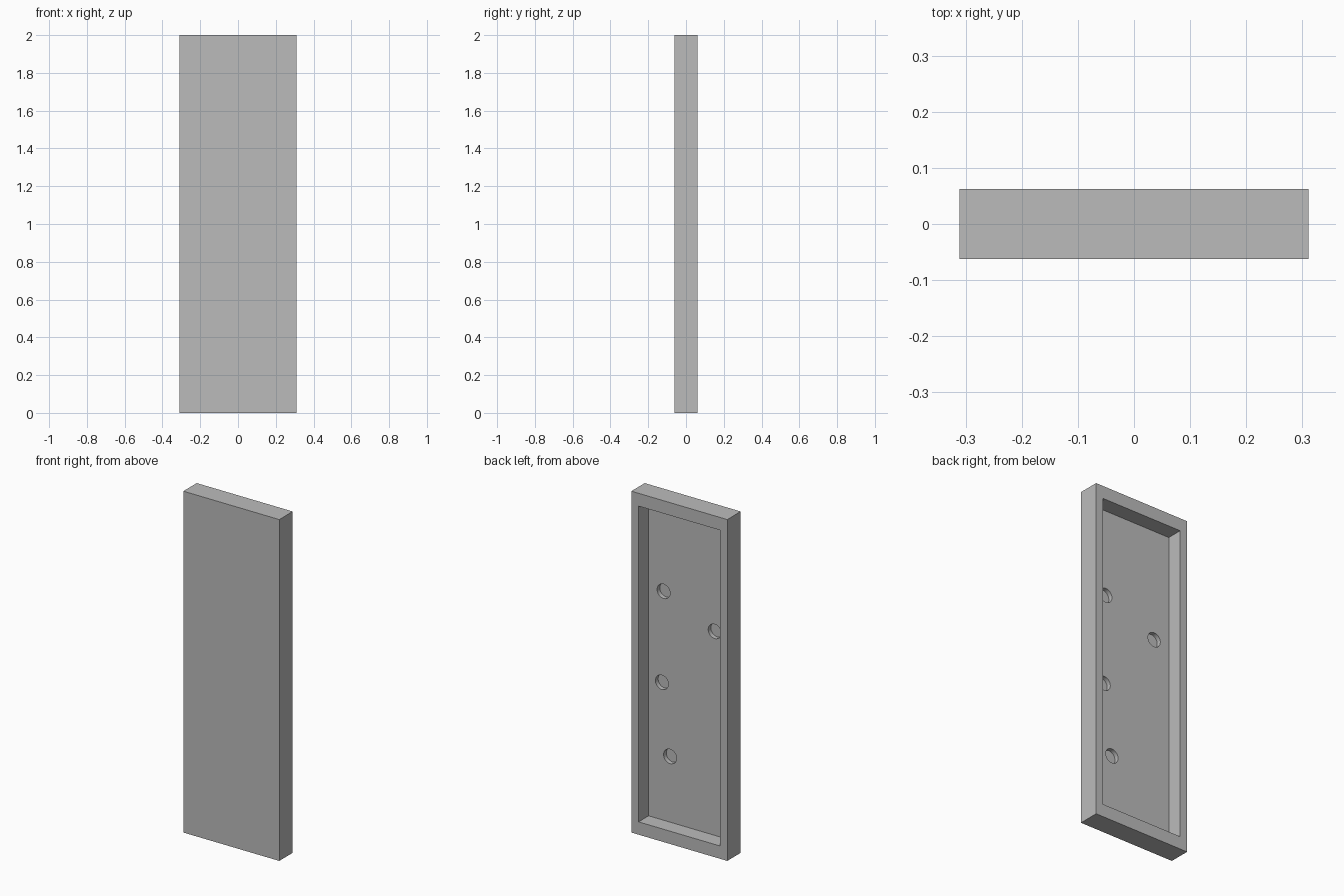
import bpy
import bmesh
from mathutils import Matrix, Vector

cube = bpy.data.objects.get("Cube")
if cube:
    bpy.data.objects.remove(cube, do_unlink=True)

WIDTH, DEPTH, HEIGHT = 0.622, 0.124, 2.0
SIDE_RIM, END_RIM = 0.047, 0.075
POCKET_DEPTH = 0.093
HOLE_RADIUS, HOLE_DEPTH = 0.042, 0.025
HOLES = [(0.167, 1.416), (-0.164, 1.27), (0.178, 0.88), (0.125, 0.46)]

grey = bpy.data.materials.new("plain grey")
grey.use_nodes = True
colour = (0.5, 0.5, 0.5, 1)
grey.diffuse_color = colour
grey.node_tree.nodes["Principled BSDF"].inputs["Base Color"].default_value = colour


def make_object(name, bm):
    mesh = bpy.data.meshes.new(name)
    bm.to_mesh(mesh)
    bm.free()
    mesh.materials.append(grey)
    obj = bpy.data.objects.new(name, mesh)
    bpy.context.collection.objects.link(obj)
    return obj


def box(name, size, centre):
    bm = bmesh.new()
    bmesh.ops.create_cube(bm, size=1)
    bmesh.ops.scale(bm, vec=Vector(size), verts=bm.verts)
    bmesh.ops.translate(bm, vec=Vector(centre), verts=bm.verts)
    return make_object(name, bm)


def cut(target, cutter):
    mod = target.modifiers.new(cutter.name, "BOOLEAN")
    mod.operation = "DIFFERENCE"
    mod.solver = "EXACT"
    mod.object = cutter
    bpy.context.view_layer.objects.active = target
    bpy.ops.object.modifier_apply(modifier=mod.name)
    bpy.data.objects.remove(cutter, do_unlink=True)


# Solid panel with a flat front
panel = box("panel", (WIDTH, DEPTH, HEIGHT), (0, 0, HEIGHT / 2))

# Rectangular pocket in the back, leaving a rim all round
floor_y = DEPTH / 2 - POCKET_DEPTH
pocket = box("pocket_cutter",
             (WIDTH - 2 * SIDE_RIM, POCKET_DEPTH * 2, HEIGHT - 2 * END_RIM),
             (0, floor_y + POCKET_DEPTH, HEIGHT / 2))
cut(panel, pocket)

# Blind round holes in the pocket floor
for x, z in HOLES:
    bm = bmesh.new()
    bmesh.ops.create_cone(bm, cap_ends=True, segments=48, radius1=HOLE_RADIUS,
                          radius2=HOLE_RADIUS, depth=HOLE_DEPTH * 2,
                          matrix=Matrix.Translation((x, floor_y, z))
                          @ Matrix.Rotation(1.5707963, 4, "X"))
    cut(panel, make_object("hole_cutter", bm))

# Smooth hole walls, crisp edges elsewhere
bpy.ops.object.select_all(action="DESELECT")
panel.select_set(True)
bpy.context.view_layer.objects.active = panel
bpy.ops.object.shade_smooth_by_angle()
